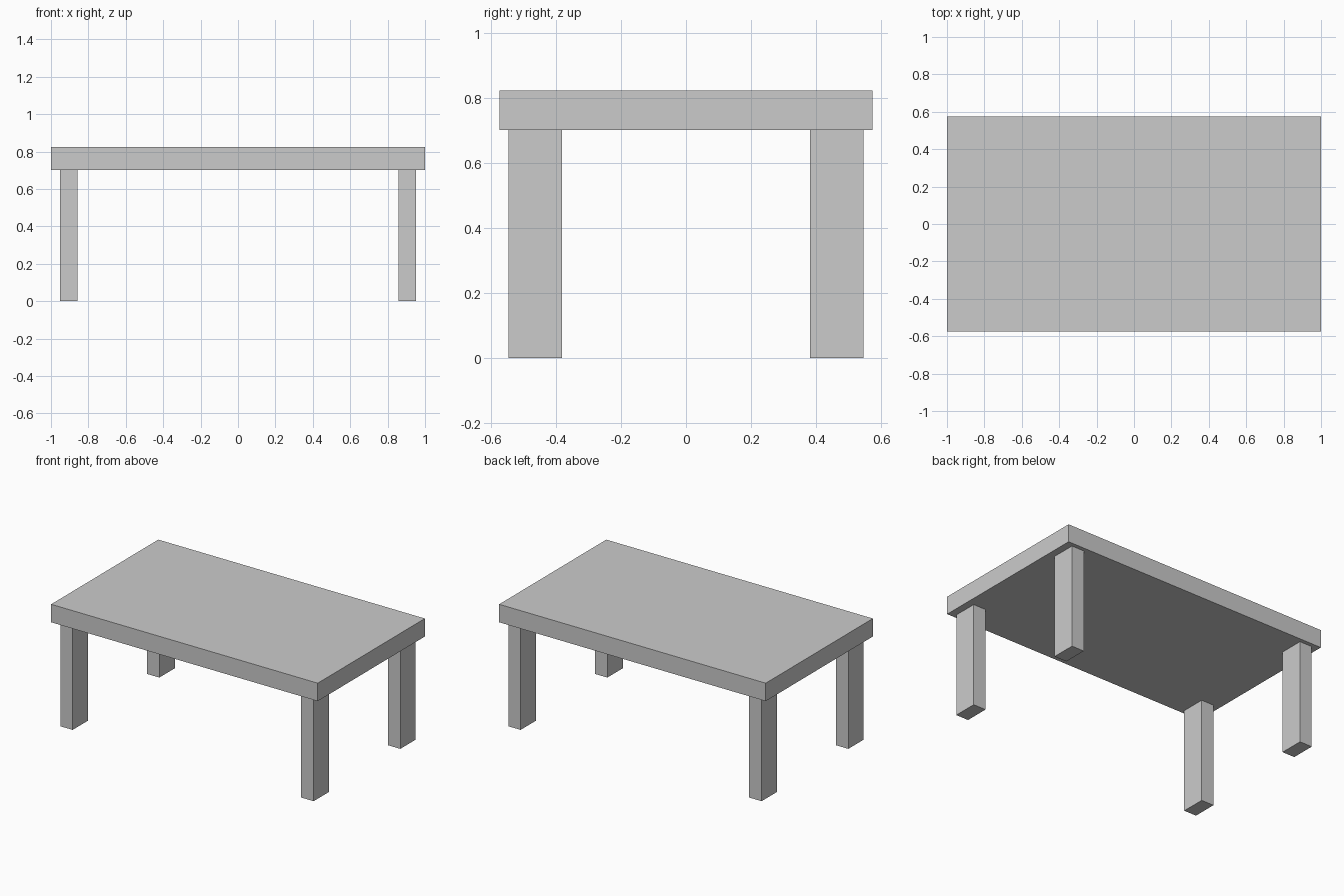
import bpy

if "Cube" in bpy.data.objects:
    bpy.data.objects.remove(bpy.data.objects["Cube"])

LEG_HEIGHT = 0.702
TOP_HEIGHT = 0.824


def box(name, center, size):
    """Axis-aligned box with its dimensions baked into the mesh."""
    bpy.ops.mesh.primitive_cube_add(size=1, location=center)
    obj = bpy.context.object
    obj.name = name
    obj.scale = size
    bpy.ops.object.transform_apply(location=False, rotation=False, scale=True)
    return obj


# Thick rectangular slab
box("tabletop", (0, 0, (LEG_HEIGHT + TOP_HEIGHT) / 2),
    (2.0, 1.148, TOP_HEIGHT - LEG_HEIGHT))

# Four legs, inset from the corners
for side, sx in (("left", -1), ("right", 1)):
    for end, sy in (("front", -1), ("back", 1)):
        box(f"{end}_{side}_leg", (sx * 0.904, sy * 0.4645, LEG_HEIGHT / 2),
            (0.093, 0.165, LEG_HEIGHT))
